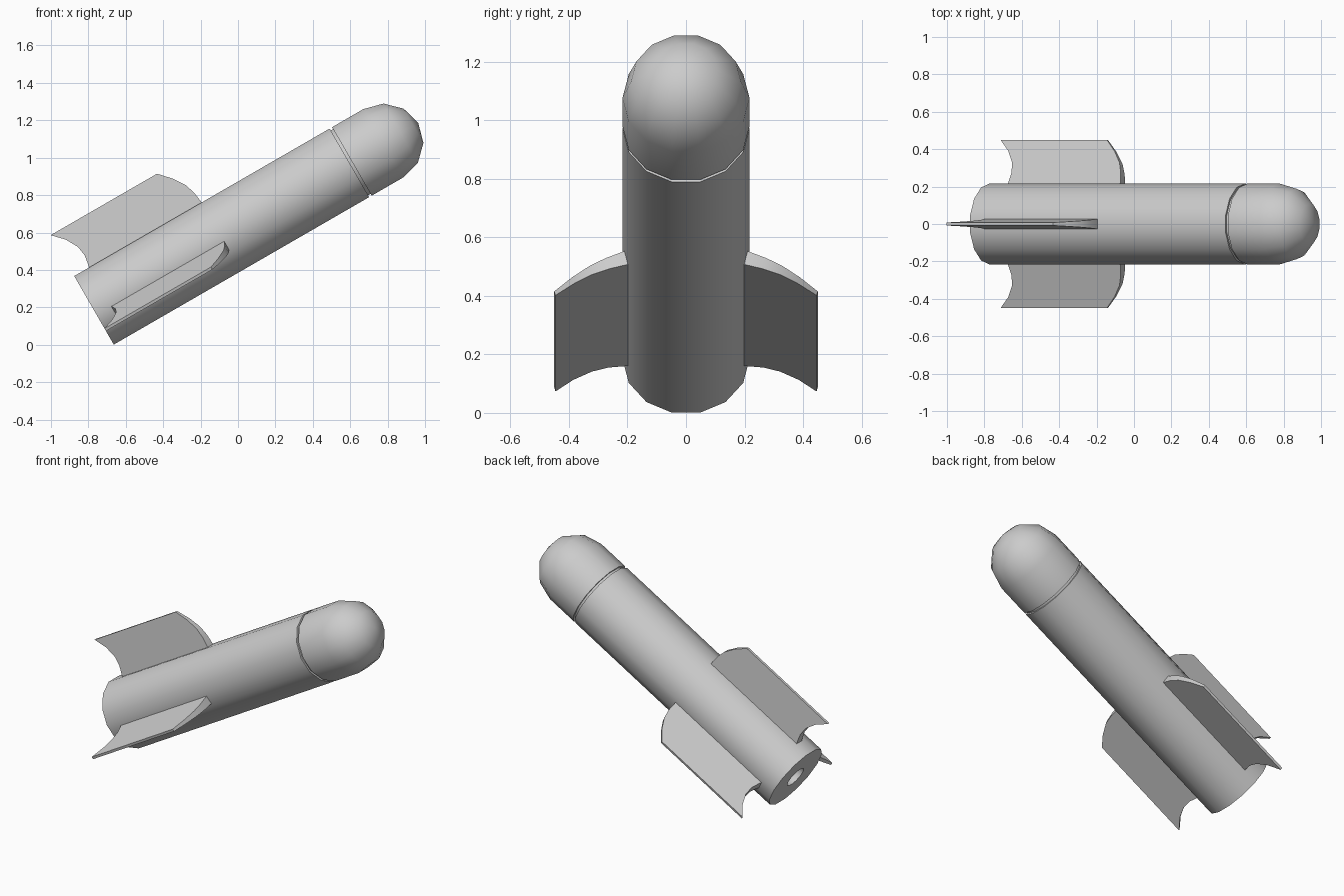
import bpy, bmesh
from math import radians, sin, cos, pi
from mathutils import Matrix, Vector

if "Cube" in bpy.data.objects:
    bpy.data.objects.remove(bpy.data.objects["Cube"])

SIDES = 14
R = 0.217
# Local frame: X runs along the rocket from tail to nose; tilted 30 degrees upward
PLACE = Matrix.Translation((-0.77, 0, 0.184)) @ Matrix.Rotation(radians(-30), 4, 'Y')


def finish(name, bm, angle=40):
    bmesh.ops.remove_doubles(bm, verts=bm.verts, dist=1e-5)
    bmesh.ops.recalc_face_normals(bm, faces=bm.faces)
    bm.transform(PLACE)
    mesh = bpy.data.meshes.new(name)
    bm.to_mesh(mesh)
    bm.free()
    ob = bpy.data.objects.new(name, mesh)
    bpy.context.collection.objects.link(ob)
    bpy.ops.object.select_all(action='DESELECT')
    ob.select_set(True)
    bpy.context.view_layer.objects.active = ob
    bpy.ops.object.shade_smooth_by_angle(angle=radians(angle))
    return ob


def revolve(name, profile):
    """Spin (along, radius) points around the rocket axis."""
    bm = bmesh.new()
    vs = [bm.verts.new((t, r, 0)) for t, r in profile]
    es = [bm.edges.new(p) for p in zip(vs, vs[1:])]
    bmesh.ops.spin(bm, geom=vs + es, cent=(0, 0, 0), axis=(1, 0, 0),
                   angle=2 * pi, steps=SIDES, use_duplicate=False)
    return finish(name, bm)


# Body tube with exhaust hole in the tail, groove and domed nose
dome_centre = 1.785
dome = [(dome_centre + R * sin(a), R * cos(a))
        for a in (radians(30 * i) for i in range(3))] + [(dome_centre + R, 0)]
hole = [(0.15, 0), (0.15, 0.068), (0, 0.068)]
groove = [(1.577, R), (1.577, R - 0.012), (1.592, R - 0.012), (1.592, R)]
revolve("rocket_body", hole + [(0, R)] + groove + dome)

# Swept fin outline as (along, distance from axis)
FIN = [(0.08, 0.18), (0.094, 0.22), (0.104, 0.28), (0.095, 0.337), (0.059, 0.402),
       (0.0, 0.464), (0.657, 0.464), (0.716, 0.40), (0.759, 0.335),
       (0.778, 0.278), (0.788, 0.205), (0.789, 0.18)]


def fin(name, roll):
    """Fin tapering in thickness from root to tip, rolled about the axis."""
    bm = bmesh.new()
    turn = Matrix.Rotation(radians(roll), 3, 'X')

    def side(s):
        return [bm.verts.new(turn @ Vector((t, s * (0.027 - 0.019 * (r - 0.21) / 0.254), r)))
                for t, r in FIN]
    a, b = side(1), side(-1)
    bm.faces.new(a)
    bm.faces.new(b[::-1])
    for i in range(len(FIN)):
        j = (i + 1) % len(FIN)
        bm.faces.new((a[i], b[i], b[j], a[j]))
    finish(name, bm, 35)


# One upright fin and two side fins drooping 15 degrees
for name, roll in (("top_fin", 0), ("left_fin", 105), ("right_fin", -105)):
    fin(name, roll)
